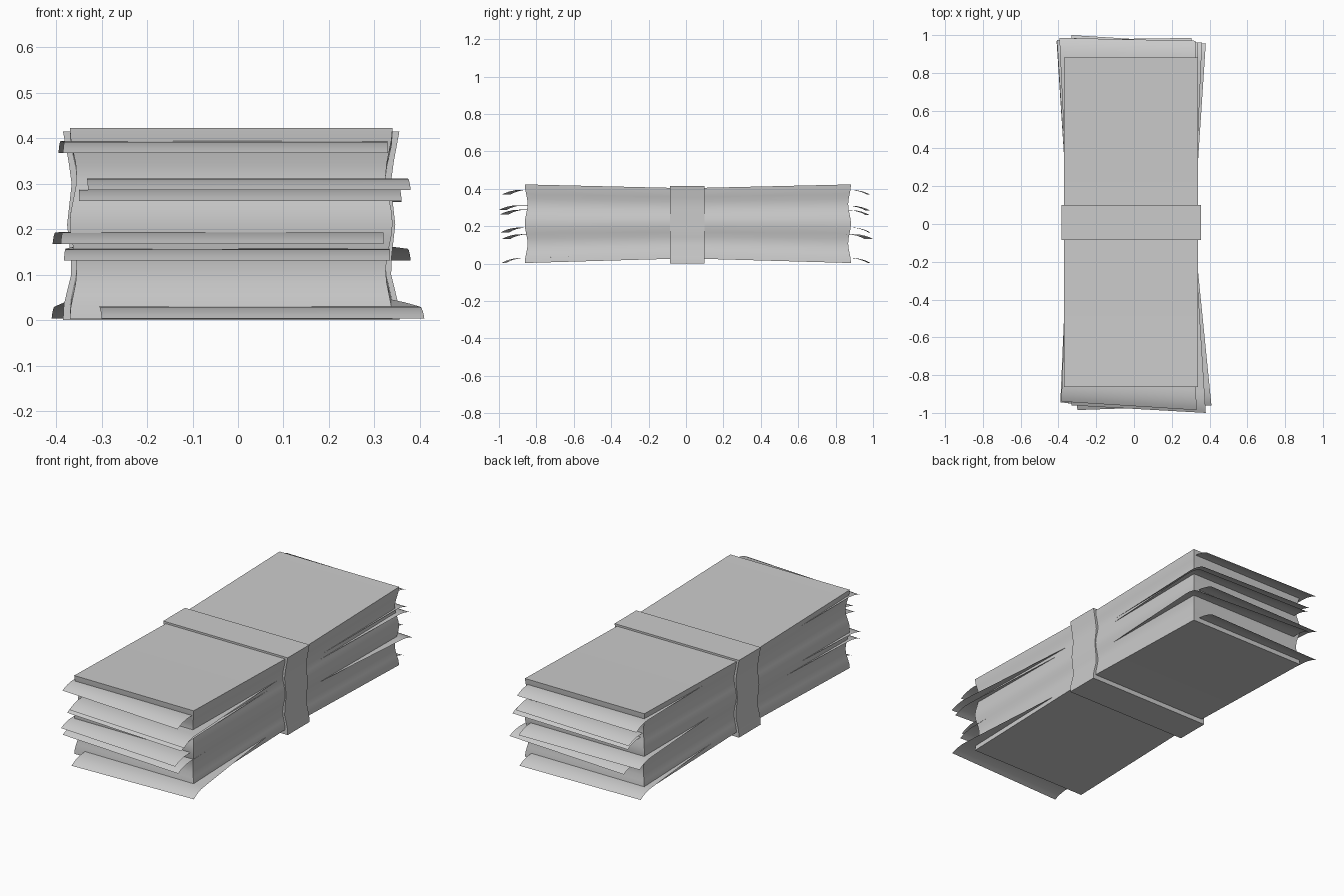
import bpy, math

if "Cube" in bpy.data.objects:
    bpy.data.objects.remove(bpy.data.objects["Cube"])

XL, XR = -0.37, 0.34        # side planes of the stack
CX = (XL + XR) / 2


def make(name, verts, faces, angle=35):
    me = bpy.data.meshes.new(name)
    me.from_pydata(verts, [], faces)
    me.update()
    ob = bpy.data.objects.new(name, me)
    bpy.context.collection.objects.link(ob)
    bpy.ops.object.select_all(action='DESELECT')
    ob.select_set(True)
    bpy.context.view_layer.objects.active = ob
    bpy.ops.object.mode_set(mode='EDIT')
    bpy.ops.mesh.select_all(action='SELECT')
    bpy.ops.mesh.normals_make_consistent(inside=False)
    bpy.ops.object.mode_set(mode='OBJECT')
    bpy.ops.object.shade_smooth_by_angle(angle=math.radians(angle))
    return ob


def wave(t):
    return 0.0075 * (1 - math.cos(4 * math.pi * t))


def loft(rings):
    # bridge equal rings and close both ends
    n = len(rings[0])
    verts = [v for r in rings for v in r]
    faces = []
    for k in range(len(rings) - 1):
        for i in range(n):
            j = (i + 1) % n
            faces.append((k*n + i, k*n + j, (k+1)*n + j, (k+1)*n + i))
    return verts, faces


# Pinched paper stack with rippled sides
N = 16
rings = []
for y, lo, hi, end in ((-0.862, 0.003, 0.423, 1), (-0.09, 0.025, 0.405, 0),
                       (0.10, 0.025, 0.405, 0), (0.882, 0.003, 0.423, -1)):
    level = []
    for i in range(N + 1):
        t = i / N
        level.append((wave(t), y + end * wave(t), lo + (hi - lo) * t))
    right = [(XR - w, yy, z) for w, yy, z in level]
    left = [(XL + w, yy, z) for w, yy, z in reversed(level)]
    rings.append(right + left)
verts, faces = loft(rings)
M = 2 * (N + 1)
for base in (0, 3 * M):     # rippled end faces as strips
    for i in range(N):
        faces.append((base + i, base + i + 1, base + M - 2 - i, base + M - 1 - i))
make("paper_stack", verts, faces)

# Paper band wrapped around the middle
prof = ((0.0, 0.015), (0.035, 0.013), (0.10, -0.003), (0.14, -0.002), (0.21, 0.006),
        (0.30, -0.004), (0.35, 0.003), (0.415, 0.015))
rings = []
for y in (-0.085, 0.10):
    rings.append([(XR + d, y, z) for z, d in prof] +
                 [(XL - d, y, z) for z, d in reversed(prof)])
verts, faces = loft(rings)
P = len(prof)
for base in (0, 2 * P):
    for i in range(P - 1):
        faces.append((base + i, base + i + 1, base + 2*P - 2 - i, base + 2*P - 1 - i))
make("band", verts, faces, 20)


# Loose sheets fanning out of each end, drooping at the tips
def loose_sheet(name, side, x0, x1, y0, y1, z):
    zm = 0.215 + (z - 0.215) * 0.9
    # (fraction of length, height)
    rows = ((0.0, zm), (0.5, (zm + z) / 2), (0.88, z), (0.92, z - 0.002),
            (0.955, z - 0.009), (0.98, z - 0.017), (1.0, z - 0.026))
    verts = []
    for f, h in rows:
        for inner, outer, ye in ((XL + 0.017, x0, y0), (XR - 0.017, x1, y1)):
            verts.append((inner + (outer - inner) * f, side * (0.09 + (ye - 0.09) * f), h))
    faces = [(2*i, 2*i + 1, 2*i + 3, 2*i + 2) for i in range(len(rows) - 1)]
    make(name, verts, faces)


front = ((-0.385, 0.33, 0.94, 0.985, 0.394), (-0.33, 0.38, 0.96, 1.0, 0.312),
         (-0.35, 0.36, 0.95, 0.995, 0.288), (-0.39, 0.32, 0.945, 0.99, 0.193),
         (-0.383, 0.335, 0.94, 0.985, 0.157), (-0.30, 0.41, 0.985, 0.96, 0.030))
back = ((-0.395, 0.325, 0.985, 0.97, 0.394), (-0.35, 0.34, 0.985, 0.96, 0.309),
        (-0.34, 0.36, 0.98, 0.96, 0.286), (-0.408, 0.305, 0.975, 0.985, 0.193),
        (-0.33, 0.38, 1.0, 0.955, 0.157), (-0.41, 0.30, 0.97, 0.985, 0.030))
for label, side, rows in (("front", -1, front), ("back", 1, back)):
    for i, row in enumerate(rows):
        loose_sheet(f"loose_sheet_{label}_{i + 1}", side, *row)
